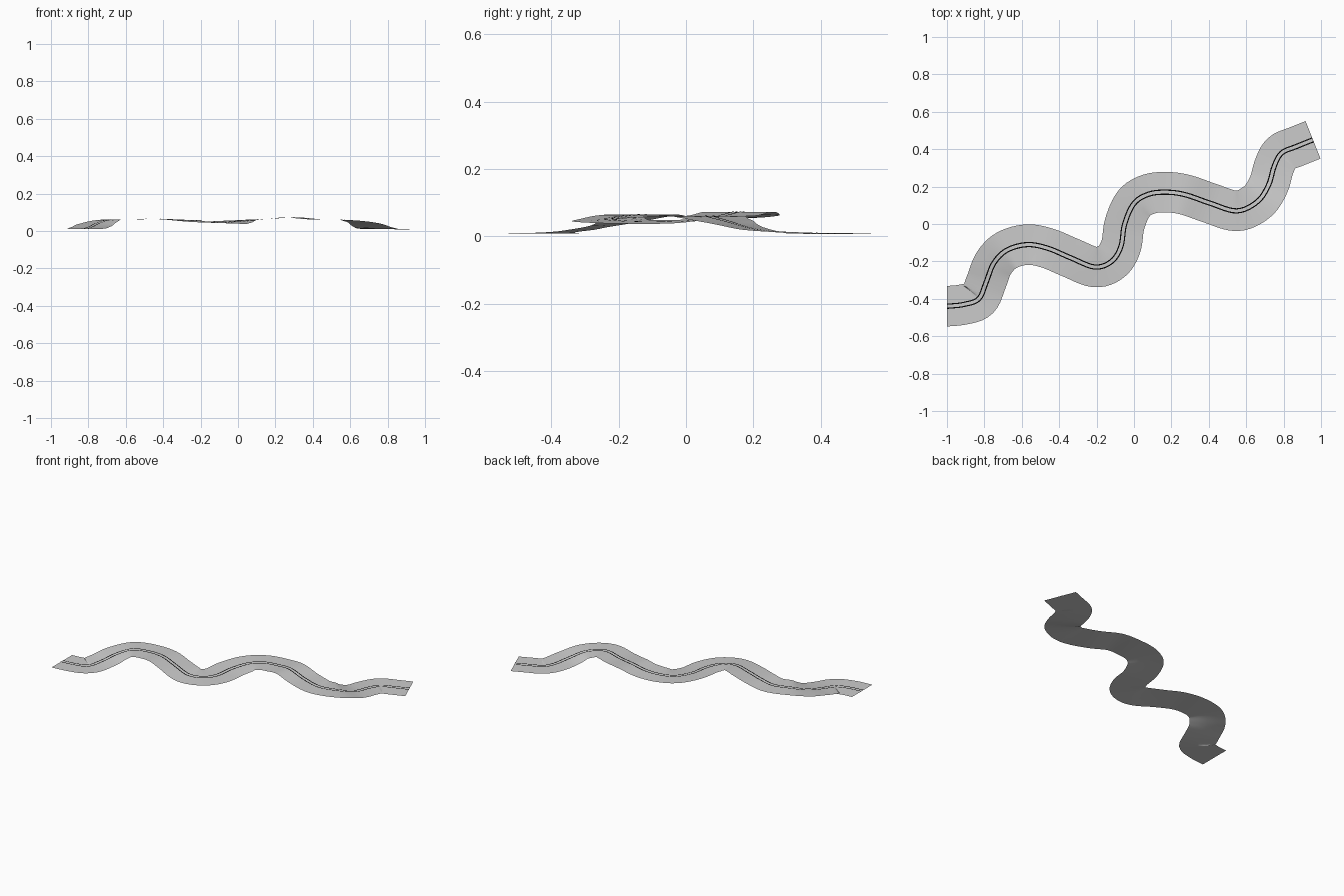
import bpy
import bmesh
from mathutils import Vector

cube = bpy.data.objects.get("Cube")
if cube:
    bpy.data.objects.remove(cube, do_unlink=True)


def make_material(name, value):
    material = bpy.data.materials.new(name)
    colour = (value, value, value, 1)
    material.diffuse_color = colour
    material.use_nodes = True
    shader = material.node_tree.nodes["Principled BSDF"]
    shader.inputs["Base Color"].default_value = colour
    shader.inputs["Roughness"].default_value = 0.8
    return material


pale_grey = make_material("pale grey road", 0.6)
black = make_material("black marking", 0.0)

# Centre of the road: x, y, height, sideways slope
ROUTE = [
    (-1, -.44, .01, 0), (-.91, -.43, .01, 0), (-.83, -.4, .01, 0),
    (-.79, -.31, .02, 0), (-.75, -.21, .04, 0), (-.68, -.14, .06, 0),
    (-.57, -.11, .06, 0), (-.46, -.13, .065, 0), (-.34, -.18, .06, 0),
    (-.21, -.23, .052, .05), (-.12, -.2, .046, .05), (-.07, -.12, .043, .05),
    (-.05, 0, .045, .05), (0, .11, .052, .02), (.08, .16, .06, 0),
    (.18, .17, .065, 0), (.28, .155, .073, 0), (.41, .11, .062, 0),
    (.55, .07, .06, 0), (.66, .12, .045, 0), (.72, .21, .02, 0),
    (.75, .31, .012, 0), (.79, .38, .01, 0), (.87, .415, .009, 0),
    (.957, .45, .008, 0),
]
STEPS = 6
HALF_WIDTH = 0.108


def sample_route():
    """Smooth the route and return its points with their sideways directions."""
    knots = [Vector(k) for k in ROUTE]
    knots = [knots[0] * 2 - knots[1]] + knots + [knots[-1] * 2 - knots[-2]]
    samples = []
    for a, b, c, d in zip(knots, knots[1:], knots[2:], knots[3:]):
        for step in range(STEPS):
            t = step / STEPS
            samples.append((b * 2 + (c - a) * t
                            + (a * 2 - b * 5 + c * 4 - d) * t ** 2
                            + (b * 3 - a - c * 3 + d) * t ** 3) / 2)
    samples.append(knots[-2])
    result = []
    last = len(samples) - 1
    for i, point in enumerate(samples):
        along = samples[min(i + 1, last)] - samples[max(i - 1, 0)]
        side = Vector((-along.y, along.x, 0)).normalized()
        # Square off the first end
        if i == 0:
            side = Vector((0, 1, 0))
        side.z = point.w
        result.append((point.xyz, side))
    return result


PATH = sample_route()


def make_ribbon(name, offsets, lift, material):
    """Sweep a flat strip along the path, with one row of vertices per offset."""
    bm = bmesh.new()
    rows = []
    for centre, side in PATH:
        rows.append([bm.verts.new(centre + side * o + Vector((0, 0, lift)))
                     for o in offsets])
    for near, far in zip(rows, rows[1:]):
        for i in range(len(offsets) - 1):
            bm.faces.new((near[i + 1], near[i], far[i], far[i + 1]))
    for face in bm.faces:
        face.smooth = True
    mesh = bpy.data.meshes.new(name)
    bm.to_mesh(mesh)
    bm.free()
    mesh.materials.append(material)
    ribbon = bpy.data.objects.new(name, mesh)
    bpy.context.collection.objects.link(ribbon)
    return ribbon


# Road surface
make_ribbon("road_surface",
            [HALF_WIDTH * f for f in (-1, -.5, 0, .5, 1)], 0, pale_grey)

# Twin centre lines
for name, middle in (("left_centre_line", .011), ("right_centre_line", -.011)):
    make_ribbon(name, [middle - .003, middle + .003], .001, black)
